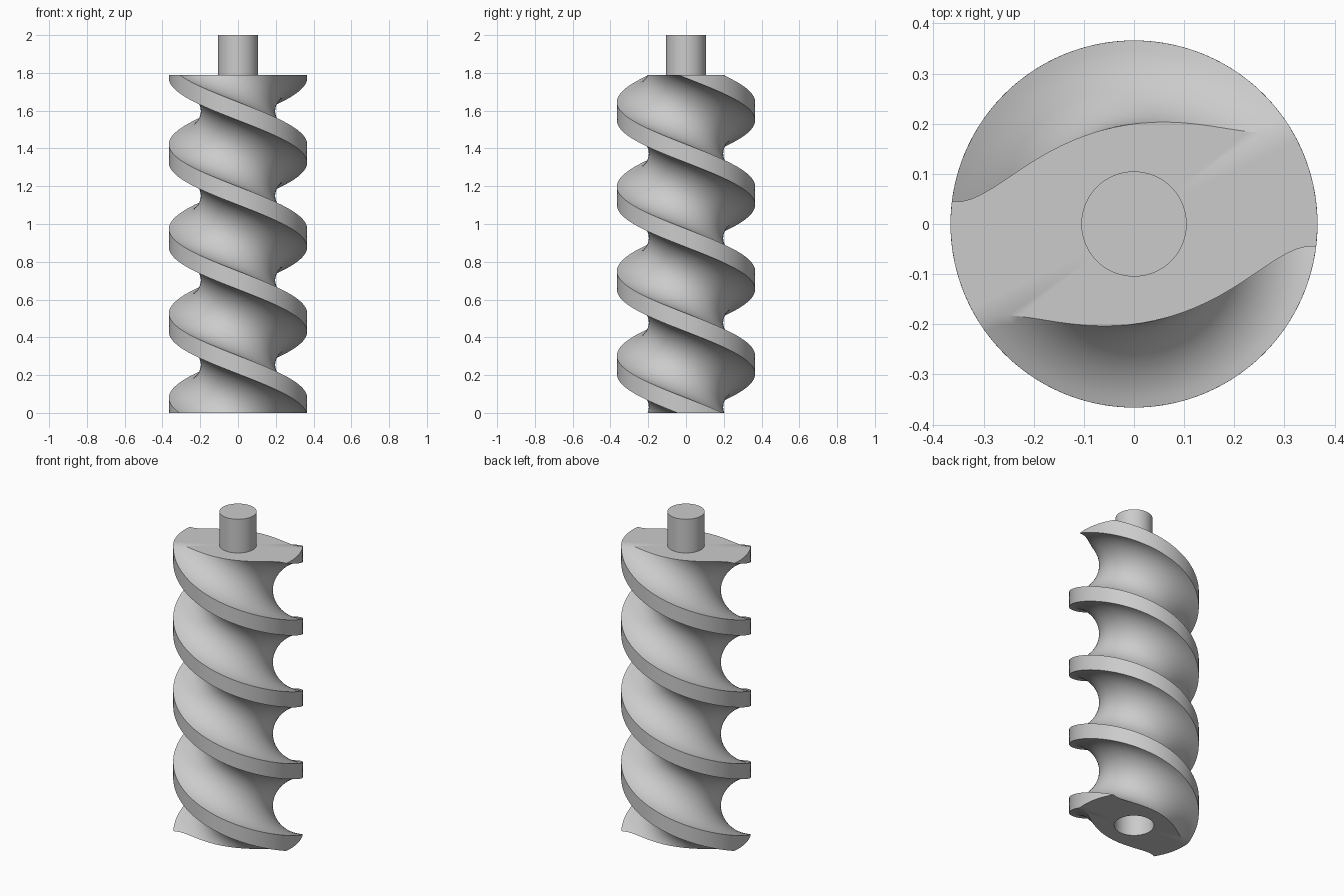
import bpy, bmesh
from math import sin, cos, pi, radians

cube = bpy.data.objects.get("Cube")
if cube:
    bpy.data.objects.remove(cube)

TOP = 1.79           # height of the threaded body
LEAD = TOP / 2       # two full turns, left-handed, two starts
OUTER, DEPTH = 0.366, 0.169
SHAFT_R, HOLE_R, HOLE_DEPTH = 0.105, 0.112, 0.22
LAYERS, LAND_STEPS, GROOVE_STEPS = 180, 8, 28

grey = bpy.data.materials.new("plain grey")
grey.use_nodes = True
grey.diffuse_color = (0.6, 0.6, 0.6, 1)
grey.node_tree.nodes["Principled BSDF"].inputs["Base Color"].default_value = (0.6, 0.6, 0.6, 1)


def section():
    """Angle and radius pairs: two flat lands, two round grooves."""
    start, land, half = radians(-7), radians(39), radians(70.5)
    points = []
    for side in (0, pi):
        for i in range(LAND_STEPS):
            points.append((side + start + land * i / LAND_STEPS, OUTER))
        middle = side + start + land + half
        for i in range(GROOVE_STEPS):
            t = pi * i / GROOVE_STEPS
            points.append((middle - half * cos(t), OUTER - DEPTH * sin(t)))
    return points


PROFILE = section()


def screw_ring(z):
    turn = (TOP - z) / LEAD * 2 * pi
    return [(r * cos(a + turn), r * sin(a + turn), z) for a, r in PROFILE]


def round_ring(radius, z):
    return [(radius * cos(a), radius * sin(a), z) for a, r in PROFILE]


def loft(name, rings, cap_first=False, cap_last=False):
    """Skin a stack of rings and keep the hard edges sharp."""
    bm = bmesh.new()
    loops = [[bm.verts.new(p) for p in ring] for ring in rings]
    n = len(PROFILE)
    for low, high in zip(loops, loops[1:]):
        for j in range(n):
            k = (j + 1) % n
            bm.faces.new((low[j], low[k], high[k], high[j]))
    if cap_first:
        bm.faces.new(loops[0][::-1])
    if cap_last:
        bm.faces.new(loops[-1])
    mesh = bpy.data.meshes.new(name)
    bm.to_mesh(mesh)
    bm.free()
    mesh.materials.append(grey)
    obj = bpy.data.objects.new(name, mesh)
    bpy.context.collection.objects.link(obj)
    mesh.shade_smooth()
    mesh.set_sharp_from_angle(angle=radians(30))
    return obj


# Threaded body with a blind socket underneath and an open seat for the shaft
body = [round_ring(HOLE_R, HOLE_DEPTH), round_ring(HOLE_R, 0)]
body += [screw_ring(TOP * i / LAYERS) for i in range(LAYERS + 1)]
body.append(round_ring(SHAFT_R, TOP))
loft("screw_body", body, cap_first=True)

# Drive shaft on top
loft("drive_shaft", [round_ring(SHAFT_R, TOP), round_ring(SHAFT_R, 2)], cap_last=True)
